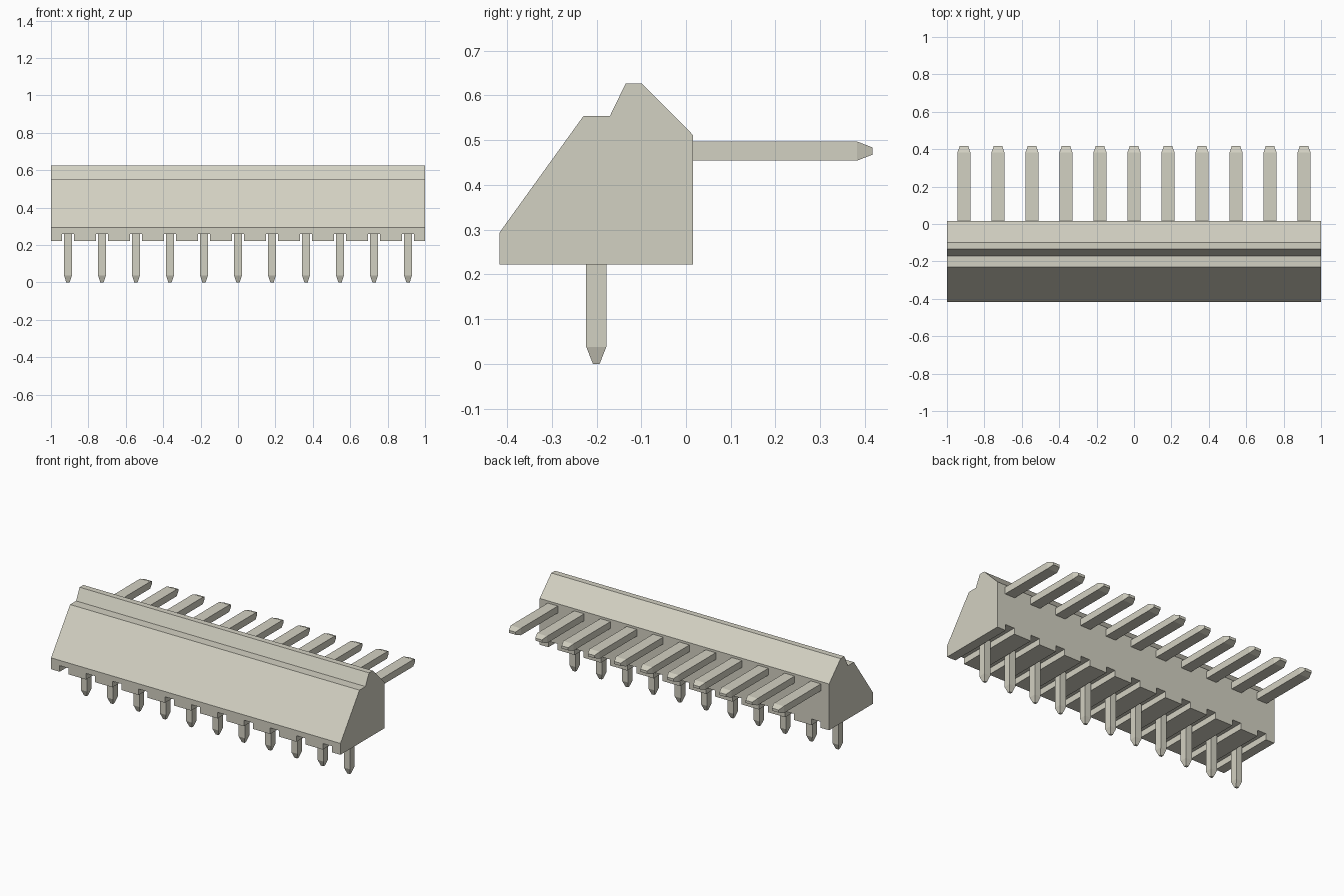
import bpy
import bmesh

cube = bpy.data.objects.get("Cube")
if cube:
    bpy.data.objects.remove(cube, do_unlink=True)

COUNT = 11
PITCH = 2.0 / COUNT
PIN_X = [(i - (COUNT - 1) / 2) * PITCH for i in range(COUNT)]

mat = bpy.data.materials.new("warm light grey")
mat.use_nodes = True
COLOUR = (0.65, 0.635, 0.54, 1)
mat.diffuse_color = COLOUR
mat.node_tree.nodes["Principled BSDF"].inputs["Base Color"].default_value = COLOUR


def loft(name, rings):
    """Solid skinned through a list of equal-length point rings."""
    bm = bmesh.new()
    loops = [[bm.verts.new(p) for p in ring] for ring in rings]
    n = len(loops[0])
    for a, b in zip(loops, loops[1:]):
        for i in range(n):
            j = (i + 1) % n
            bm.faces.new((a[i], a[j], b[j], b[i]))
    bm.faces.new(loops[0])
    bm.faces.new(loops[-1])
    bmesh.ops.recalc_face_normals(bm, faces=bm.faces)
    mesh = bpy.data.meshes.new(name)
    bm.to_mesh(mesh)
    bm.free()
    mesh.materials.append(mat)
    obj = bpy.data.objects.new(name, mesh)
    bpy.context.collection.objects.link(obj)
    return obj


def rect(w, h):
    return [(-w / 2, -h / 2), (w / 2, -h / 2), (w / 2, h / 2), (-w / 2, h / 2)]


Y0, Y1, BOTTOM, GROOVE = -0.417, 0.016, 0.222, 0.26

# Housing: side profile above the groove ceiling, run along the full length
profile = [(Y0, GROOVE), (Y0, 0.293), (-0.229, 0.554), (-0.170, 0.554),
           (-0.135, 0.626), (-0.098, 0.626), (Y1, 0.511), (Y1, GROOVE)]
loft("housing", [[(x, y, z) for y, z in profile] for x in (-1, 1)])

# Feet between the pin grooves, fused under the housing
GAP = 0.062
edges = [-1] + [x + s * GAP / 2 for x in PIN_X for s in (-1, 1)] + [1]
for x0, x1 in zip(edges[::2], edges[1::2]):
    corners = [(x0, Y0), (x1, Y0), (x1, Y1), (x0, Y1)]
    loft("housing_foot", [[(x, y, z) for x, y in corners] for z in (BOTTOM, GROOVE)])

# Pins with tapered tips: one row pointing down, one row pointing back
for px in PIN_X:
    down = [(0.0, 0.018, 0.015), (0.038, 0.042, 0.045), (0.27, 0.042, 0.045)]
    loft("solder_pin", [[(px + x, -0.2005 + y, z) for x, y in rect(w, d)]
                        for z, w, d in down])
    back = [(0.0, 0.07, 0.043), (0.382, 0.07, 0.043), (0.417, 0.045, 0.016)]
    loft("contact_pin", [[(px + x, y, 0.4755 + z) for x, z in rect(w, h)]
                         for y, w, h in back])
